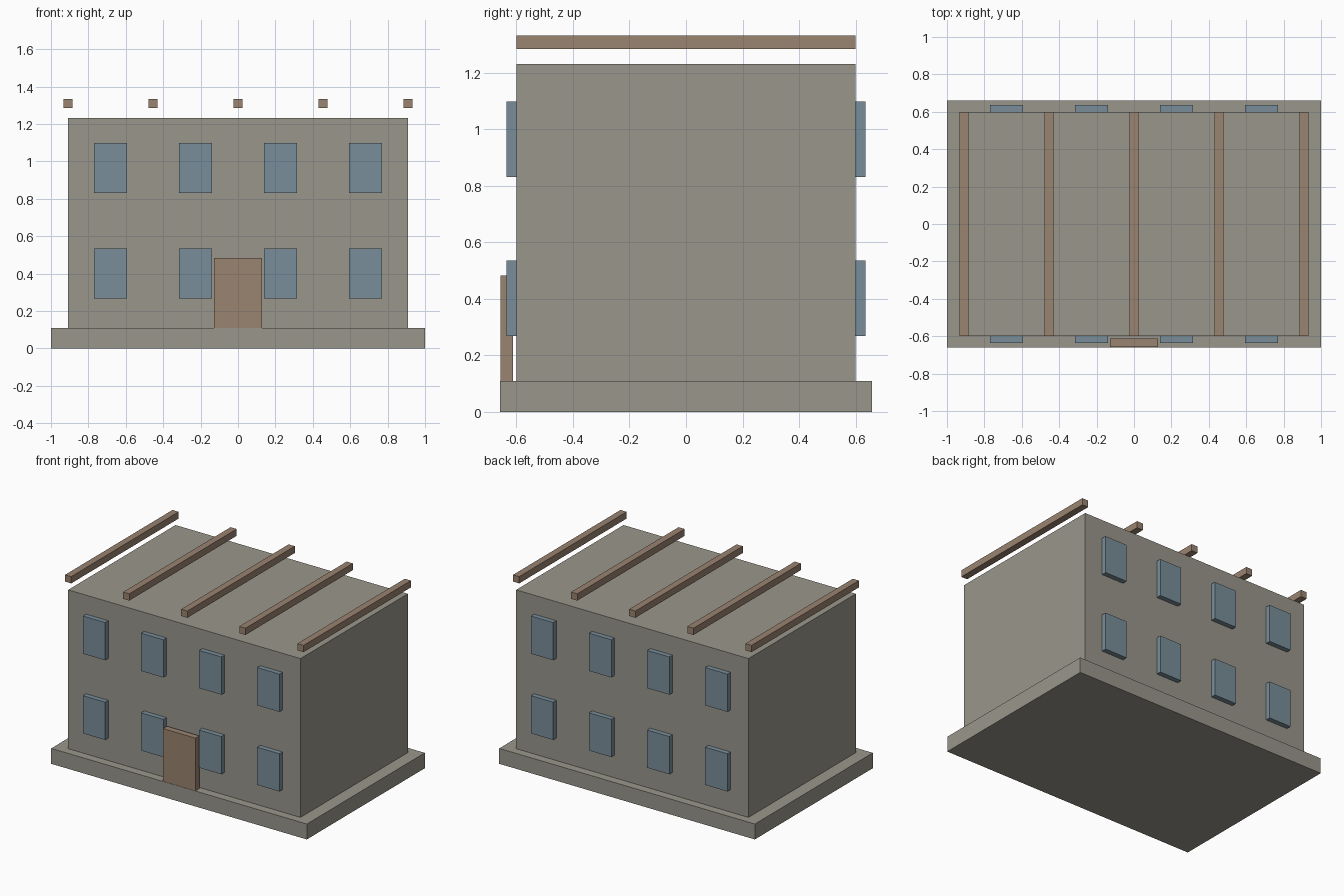
import bpy

cube = bpy.data.objects.get("Cube")
if cube:
    bpy.data.objects.remove(cube, do_unlink=True)


def make_material(name, rgb):
    mat = bpy.data.materials.new(name)
    mat.use_nodes = True
    color = (*rgb, 1.0)
    mat.diffuse_color = color
    mat.node_tree.nodes["Principled BSDF"].inputs["Base Color"].default_value = color
    return mat


def box(name, low, high, mat):
    """Axis-aligned box between two corners."""
    center = [(a + b) / 2 for a, b in zip(low, high)]
    bpy.ops.mesh.primitive_cube_add(size=1, location=center)
    obj = bpy.context.object
    obj.name = name
    obj.scale = [b - a for a, b in zip(low, high)]
    bpy.ops.object.transform_apply(location=False, rotation=False, scale=True)
    obj.data.materials.append(mat)
    return obj


stone = make_material("warm grey stone", (0.32, 0.305, 0.26))
glass = make_material("blue grey glass", (0.19, 0.27, 0.32))
wood = make_material("brown wood", (0.32, 0.23, 0.16))

BASE_TOP = 0.109
WALL_X, WALL_Y, WALL_TOP = 0.909, 0.6, 1.232
BAY = WALL_X / 2  # spacing of windows and beams

# Plinth and main block
box("foundation", (-1, -0.659, 0), (1, 0.659, BASE_TOP), stone)
box("building_walls", (-WALL_X, -WALL_Y, BASE_TOP), (WALL_X, WALL_Y, WALL_TOP), stone)

# Windows: two storeys of four on the front and the back
for side, face in (("front", -1), ("back", 1)):
    for storey, sill in (("lower", 0.268), ("upper", 0.831)):
        for i in range(4):
            x = (i - 1.5) * BAY
            y_in, y_out = sorted((face * (WALL_Y - 0.01), face * 0.635))
            box(f"{side}_{storey}_window_{i + 1}",
                (x - 0.087, y_in, sill), (x + 0.087, y_out, sill + 0.267), glass)

# Door standing just clear of the front wall
box("front_door", (-0.127, -0.657, BASE_TOP), (0.127, -0.613, 0.482), wood)

# Roof beams raised above the flat roof
for i in range(5):
    x = (i - 2) * BAY
    box(f"roof_beam_{i + 1}", (x - 0.024, -WALL_Y, 1.284), (x + 0.024, WALL_Y, 1.332), wood)
